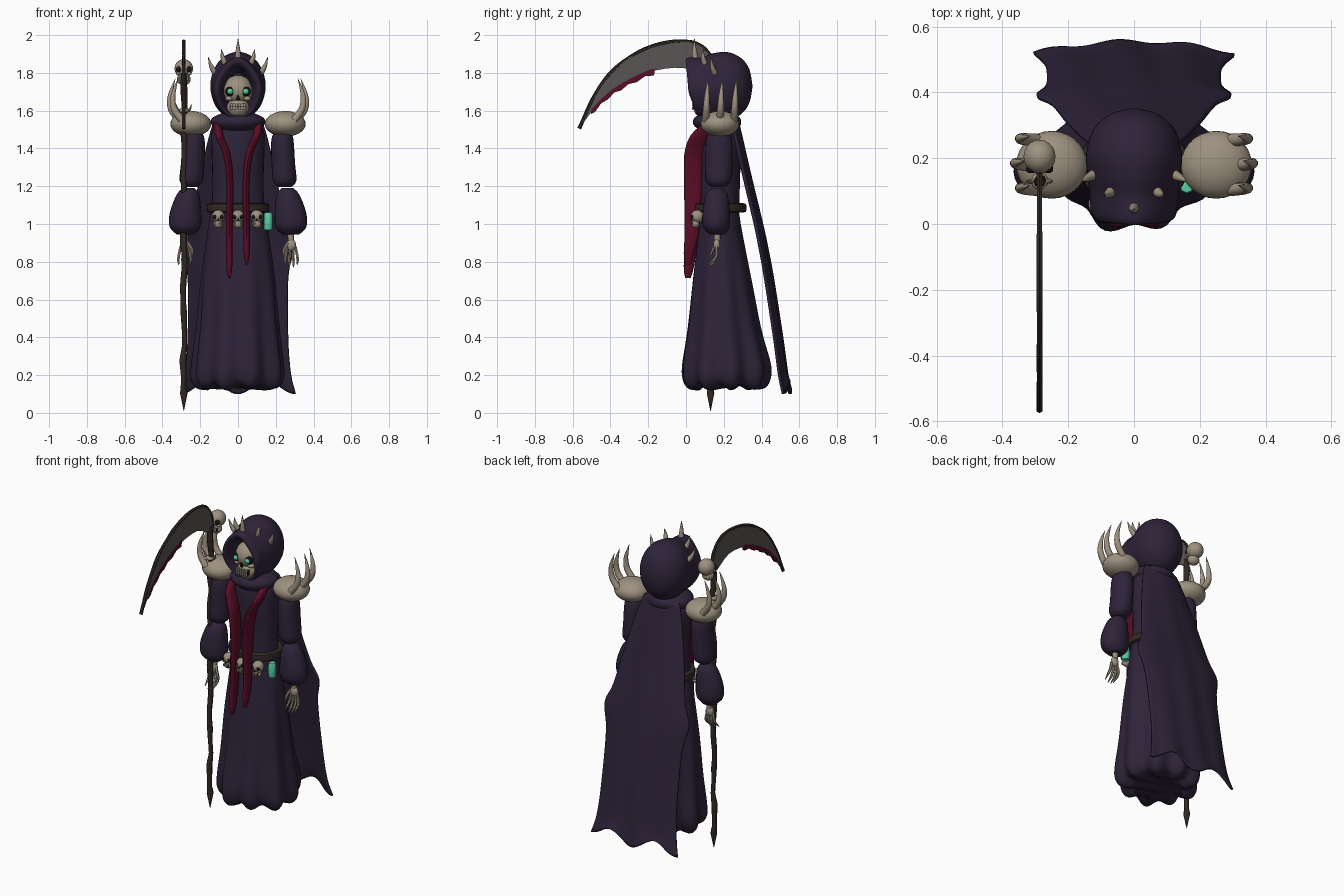
import bpy, bmesh, random
from math import sin, cos, pi, radians
from mathutils import Vector, Matrix

random.seed(4)
cube = bpy.data.objects.get("Cube")
if cube:
    bpy.data.objects.remove(cube)


def material(name, r, g, b):
    m = bpy.data.materials.new(name)
    m.use_nodes = True
    m.diffuse_color = (r, g, b, 1)
    m.node_tree.nodes["Principled BSDF"].inputs["Base Color"].default_value = (r, g, b, 1)
    return m


CLOTH = material("dark purple cloth", .027, .017, .041)
BONE = material("old bone", .34, .285, .215)
RED = material("blood red", .10, .004, .02)
WOOD = material("dark wood", .032, .022, .018)
STEEL = material("dull steel", .105, .09, .09)
GLOW = material("green glow", .10, .62, .36)
BLACK = material("socket black", .008, .006, .008)


def finish(name, bm, mat, angle=50):
    bmesh.ops.recalc_face_normals(bm, faces=bm.faces)
    me = bpy.data.meshes.new(name)
    bm.to_mesh(me)
    bm.free()
    me.materials.append(mat)
    me.shade_smooth()
    me.set_sharp_from_angle(angle=radians(angle))
    ob = bpy.data.objects.new(name, me)
    bpy.context.collection.objects.link(ob)
    return ob


def refine(rows, k):
    """Smooth interpolation through rows of numbers."""
    out = []
    for i in range(len(rows) - 1):
        a, b, c, d = (rows[min(max(j, 0), len(rows) - 1)] for j in range(i - 1, i + 3))
        for s in range(k):
            t = s / k
            out.append([(2*q + (r - p)*t + (2*p - 5*q + 4*r - w)*t*t + (3*q - p - 3*r + w)*t**3) / 2
                        for p, q, r, w in zip(a, b, c, d)])
    return out + [list(rows[-1])]


def skin(name, rings, mat):
    """Joins closed rings of points and caps both ends."""
    bm = bmesh.new()
    vs = [[bm.verts.new(p) for p in ring] for ring in rings]
    n = len(vs[0])
    for a, b in zip(vs, vs[1:]):
        for i in range(n):
            bm.faces.new((a[i], a[(i + 1) % n], b[(i + 1) % n], b[i]))
    bm.faces.new(vs[0])
    bm.faces.new(vs[-1])
    return finish(name, bm, mat)


def loft(name, rows, mat, n=24, k=4, warp=None):
    """Rows are centre x, centre y, z, radius x, radius y."""
    rings = []
    for cx, cy, z, rx, ry in refine(rows, k):
        ring = []
        for i in range(n):
            a = 2 * pi * i / n
            p = Vector((cx + max(rx, .001) * sin(a), cy + max(ry, .001) * cos(a), z))
            ring.append(warp(p, a) if warp else p)
        rings.append(ring)
    return skin(name, rings, mat)


def tube(name, pts, radii, mat, n=8, k=4):
    rows = refine([(*p, r) for p, r in zip(pts, radii)], k)
    path = [Vector(r[:3]) for r in rows]
    rings = []
    for i, p in enumerate(path):
        t = (path[min(i + 1, len(path) - 1)] - path[max(i - 1, 0)]).normalized()
        u = t.cross(Vector((1, 0, 0)) if abs(t.x) < .9 else Vector((0, 1, 0))).normalized()
        v = t.cross(u)
        r = max(rows[i][3], .001)
        rings.append([p + r * (u * cos(2*pi*j/n) + v * sin(2*pi*j/n)) for j in range(n)])
    return skin(name, rings, mat)


def ball(name, loc, size, mat, n=20):
    bm = bmesh.new()
    bmesh.ops.create_uvsphere(bm, u_segments=n, v_segments=n * 2 // 3, radius=1,
                              matrix=Matrix.Translation(loc) @ Matrix.Diagonal((*size, 1)))
    return finish(name, bm, mat)


def box(name, loc, size, mat):
    bm = bmesh.new()
    bmesh.ops.create_cube(bm, size=1, matrix=Matrix.Translation(loc) @ Matrix.Diagonal((*size, 1)))
    return finish(name, bm, mat, 20)


def plate(name, outline, x, thick, mat):
    bm = bmesh.new()
    f = bm.faces.new([bm.verts.new((x - thick / 2, y, z)) for y, z in outline])
    new = bmesh.ops.extrude_face_region(bm, geom=[f])["geom"]
    bmesh.ops.translate(bm, vec=(thick, 0, 0), verts=[g for g in new if isinstance(g, bmesh.types.BMVert)])
    return finish(name, bm, mat, 20)


def skull(name, x, y, z, s, eyes=None):
    """A front-facing skull; s is the half width of the cranium."""
    def at(px, py, pz):
        return (x + px * s, y + py * s, z + pz * s)

    def sized(*v):
        return [q * s for q in v]
    ball(name + "_cranium", at(0, 0, 0), sized(1, 1.05, 1), BONE)
    ball(name + "_jaw", at(0, -.3, -1.15), sized(.75, .65, .65), BONE)
    box(name + "_mouth", at(0, -.8, -1.08), sized(1.05, .36, .34), BLACK)
    for i in range(6):
        for dz in (-.96, -1.2):
            box(name + "_tooth", at((i - 2.5) * .17, -.85, dz), sized(.13, .36, .2), BONE)
    loft(name + "_nose", [(*at(0, -1, -.65), .15 * s, .1 * s), (*at(0, -1, -.3), .02 * s, .08 * s)],
         BLACK, 8, 2)
    for e in (-1, 1):
        ball(name + "_socket", at(e * .52, -.8, -.08), sized(.34, .24, .32), BLACK, 14)
        ball(name + "_cheek", at(e * .6, -.62, -.55), sized(.25, .25, .17), BONE, 12)
        if eyes:
            ball(name + "_eye", at(e * .52, -.98, -.08), sized(.19, .16, .19), eyes, 12)


# Robe: folded skirt, torso, collar and belt
def folds(p, a):
    f = min(1, max(0, (1.0 - p.z) / .75))
    w = .065 * f * (cos(9 * a) + .3 * sin(4 * a))
    return Vector((p.x * (1 + w), .2 + (p.y - .2) * (1 + w), p.z - .2 * f * w))


loft("robe_skirt", [(0, .175, 1.07, .145, .105), (0, .18, .97, .16, .115), (0, .19, .7, .195, .155),
                    (0, .2, .45, .215, .19), (0, .21, .27, .235, .225), (0, .21, .19, .235, .222),
                    (0, .21, .145, .205, .195), (0, .21, .135, .15, .14)], CLOTH, 90, 5, folds)
loft("robe_torso", [(0, .175, 1.05, .145, .105), (0, .18, 1.2, .135, .105), (0, .18, 1.4, .14, .11),
                    (0, .18, 1.5, .135, .105), (0, .18, 1.57, .08, .08)], CLOTH, 32)
loft("robe_collar", [(0, .17, 1.49, .10, .09), (0, .165, 1.525, .14, .125), (0, .165, 1.56, .138, .122),
                     (0, .17, 1.585, .09, .085)], CLOTH, 32)
loft("belt", [(0, .18, 1.06, .14, .11), (0, .18, 1.065, .163, .138), (0, .18, 1.105, .163, .138),
              (0, .18, 1.11, .14, .11)], WOOD, 32, 2)
for bx in (-.105, 0, .1):
    skull("belt_skull", bx, .06 if bx else .045, 1.04, .034)
loft("belt_vial", [(.16, .115, .97, .018, .018), (.16, .115, .977, .023, .023),
                   (.16, .115, 1.05, .023, .023), (.16, .115, 1.06, .016, .016)], GLOW, 8, 2)


# Hood: pointed opening, chin side set back
def hood_shape(p, a):
    x, y, z = p.x, p.z, p.y
    front = max(0, (.2 - y) / .2)
    if z > 1.72:
        x *= 1 - .35 * front * abs(cos(a)) ** 1.5
    return Vector((x, y + .4 * front * max(0, 1.7 - z) - .1 * front * max(0, z - 1.72), z))


loft("hood", [(0, 1.7, .14, .06, .10), (0, 1.7, .075, .078, .118), (0, 1.705, .025, .095, .135),
              (0, 1.715, .012, .115, .155), (0, 1.72, .035, .13, .162), (0, 1.72, .09, .135, .162),
              (0, 1.73, .15, .142, .174), (0, 1.73, .22, .145, .18), (0, 1.73, .29, .122, .15),
              (0, 1.73, .335, .07, .09), (0, 1.73, .352, .004, .004)], CLOTH, 40, 4, hood_shape)
skull("face", 0, .115, 1.708, .08, GLOW)

# Crown spikes
tube("crown_spike", [(0, .05, 1.86), (0, .045, 1.92), (0, .045, 1.98)], (.018, .012, .001), BONE)
for s in (-1, 1):
    tube("crown_spike", [(s * .062, .105, 1.835), (s * .08, .09, 1.88), (s * .088, .09, 1.925)],
         (.018, .012, .001), BONE)
    tube("crown_spike", [(s * .112, .155, 1.79), (s * .14, .14, 1.83), (s * .158, .13, 1.885)],
         (.018, .012, .001), BONE)

# Red stole with one shorter end
for s, end in ((-1, .715), (1, .785)):
    loft("stole", [(s * .108, .125, 1.54, .022, .025), (s * .10, .075, 1.47, .022, .05),
                   (s * .06, .045, 1.37, .021, .054), (s * .043, .04, 1.22, .019, .05),
                   (s * .046, .03, .95, .018, .038), (s * .046, .015, end + .06, .016, .027),
                   (s * .046, .01, end, .006, .015)], RED, 14)

# Arms, shoulder guards and hands, mirrored
for s in (-1, 1):
    loft("upper_sleeve", [(s * .24, .175, 1.5, .035, .04), (s * .235, .175, 1.45, .058, .068),
                          (s * .24, .175, 1.32, .062, .072), (s * .247, .172, 1.23, .062, .068),
                          (s * .247, .17, 1.195, .035, .035)], CLOTH)
    loft("lower_sleeve", [(s * .262, .165, 1.19, .03, .03), (s * .265, .163, 1.155, .06, .058),
                          (s * .278, .16, 1.06, .083, .073), (s * .28, .16, .985, .082, .07),
                          (s * .28, .165, .945, .045, .04)], CLOTH)
    ball("shoulder_guard", (s * .25, .18, 1.53), (.108, .103, .068), BONE, 28)
    for i in (-1, 0, 1):
        y = .18 + i * .075
        x = .312 - .015 * abs(i)
        tube("shoulder_claw", [(s * x, y, 1.55), (s * (x + .042), y + .003, 1.61),
                               (s * (x + .047), y + .006, 1.68), (s * (x + .02), y + .012, 1.77)],
             (.02, .018, .013, .001), BONE, 10)
    tube("wrist", [(s * .28, .165, .96), (s * .28, .165, .91)], (.018, .016), BONE)
    ball("palm", (s * .282, .163, .89), (.026, .018, .032), BONE, 14)
    for i in range(4):
        x, drop = .262 + i * .014, .012 * abs(i - 1.5)
        tube("finger", [(s * x, .16, .88), (s * (x + (i - 1.5) * .006), .162, .835),
                        (s * (x + (i - 1.5) * .008), .145, .79 + drop),
                        (s * (x + (i - 1.5) * .006), .115, .765 + drop)], (.008, .008, .007, .002), BONE, 6, 3)
    tube("thumb", [(s * .262, .155, .90), (s * .243, .14, .86), (s * .245, .125, .82)],
         (.008, .008, .002), BONE, 6, 3)

# Cape: gently bowed sheet with side flaps and a three-pointed hem
bm = bmesh.new()
rows = refine([(1.56, .25, .12), (1.45, .275, .155), (1.23, .325, .205), (1.0, .38, .25), (.88, .405, .295),
               (.72, .435, .265), (.4, .485, .265), (.22, .51, .28), (.135, .53, .305)], 4)
cols, grid = 36, []
for r, (z, y, w) in enumerate(rows):
    v = r / (len(rows) - 1)
    grid.append([])
    for c in range(cols + 1):
        u = 2 * c / cols - 1
        ragged = -.035 * v ** 6 * cos(2 * pi * u)
        ripple = .006 * v * sin(u * 9 + v * 3) + .035 * (.6 - u * u)
        grid[-1].append(bm.verts.new((u * w, y + ripple, z + ragged)))
for a, b in zip(grid, grid[1:]):
    for c in range(cols):
        bm.faces.new((a[c], a[c + 1], b[c + 1], b[c]))
solid = finish("cape", bm, CLOTH).modifiers.new("thickness", "SOLIDIFY")
solid.thickness = .012
solid.offset = 0

# Scythe: knotted staff, skull, curved blade with dark spine and stained edge
SX, SY = -.287, .13
knots = [(SX + random.uniform(-.005, .005), SY + random.uniform(-.005, .005), .12 + i * .08)
         for i in range(22)]
tube("staff", knots, [random.uniform(.013, .019) for _ in knots], WOOD, 8, 3)
loft("staff_point", [(SX, SY, .14, .014, .014), (SX, SY, .105, .02, .02), (SX, SY, .01, .001, .001)],
     WOOD, 8, 1)
ball("staff_ring", (SX, SY, 1.6), (.026, .026, .014), BONE, 12)
for s in (-1, 1):
    tube("staff_barb", [(SX, SY, 1.6), (SX + s * .03, SY, 1.605), (SX + s * .04, SY, 1.635)],
         (.01, .008, .001), BONE, 6)
skull("staff_skull", SX, .205, 1.823, .049)
spine = refine([(.155, 1.77), (.135, 1.88), (.07, 1.95), (-.035, 1.968), (-.19, 1.937), (-.35, 1.847),
                (-.47, 1.705), (-.565, 1.505)], 3)
cutting = refine([(-.5, 1.595), (-.41, 1.685), (-.3, 1.755), (-.165, 1.812), (-.01, 1.825), (.1, 1.77)], 3)
plate("scythe_blade", spine + cutting, SX, .014, STEEL)
tube("blade_spine", [(SX, y, z) for y, z in spine],
     [.009 + random.uniform(-.001, .002) for _ in spine], WOOD, 6, 2)
inner = [(y, z + .012) for y, z in cutting[:10]]
outer = [(y - .004, z - (.014 + .012 * (i % 2))) for i, (y, z) in enumerate(cutting[:10])]
plate("stained_edge", inner + outer[::-1], SX, .017, RED)
